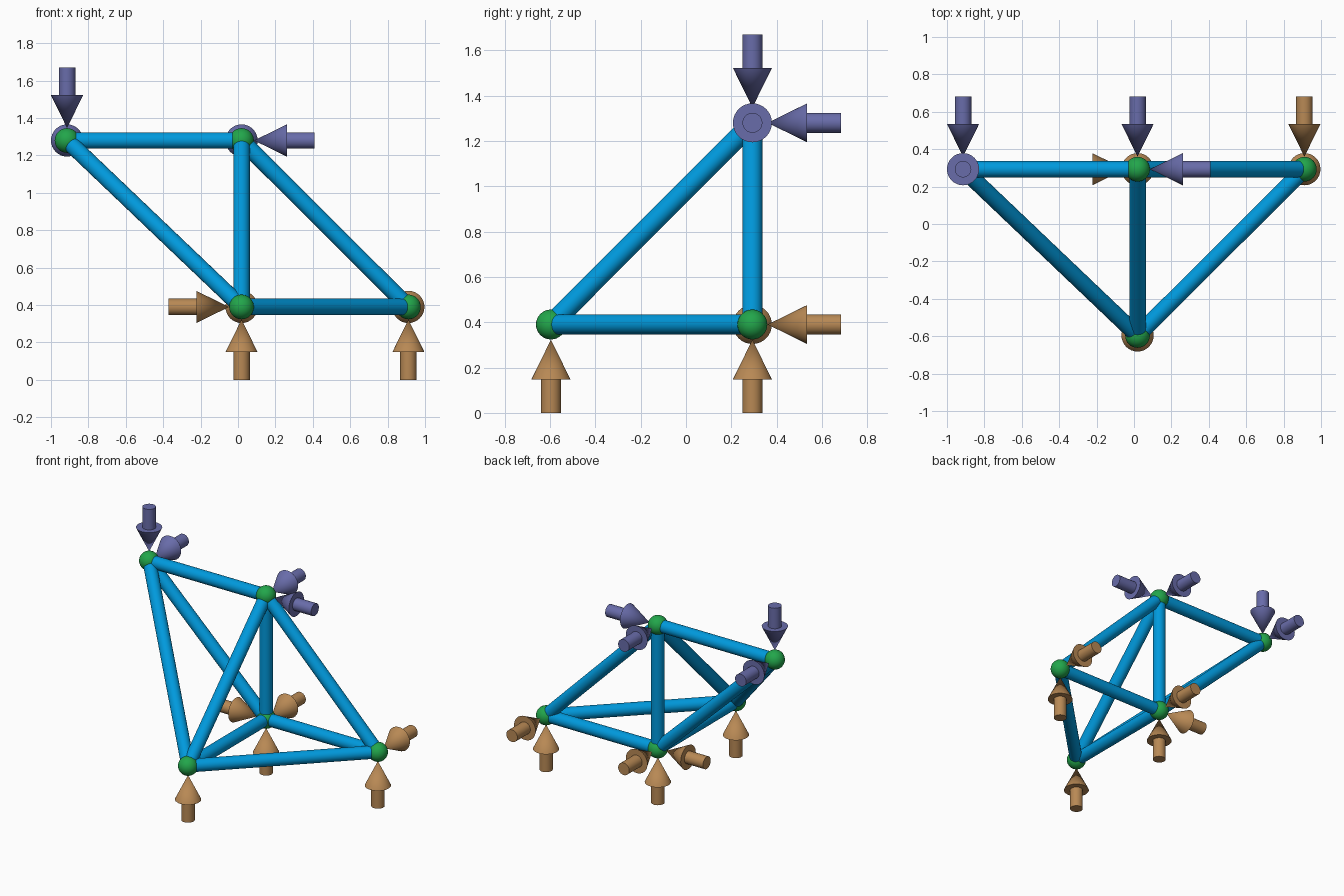
import bpy
from math import radians
from mathutils import Vector

if "Cube" in bpy.data.objects:
    bpy.data.objects.remove(bpy.data.objects["Cube"])

# Main dimensions
STRUT_R, NODE_R = 0.044, 0.066
CONE_R, TIP, BASE, TAIL = 0.086, 0.067, 0.242, 0.39


def material(name, rgb):
    m = bpy.data.materials.new(name)
    m.diffuse_color = (*rgb, 1)
    m.use_nodes = True
    m.node_tree.nodes["Principled BSDF"].inputs["Base Color"].default_value = m.diffuse_color
    return m


BLUE = material("strut_blue", (0.0, 0.32, 0.72))
GREEN = material("joint_green", (0.016, 0.38, 0.07))
VIOLET = material("load_violet", (0.14, 0.15, 0.40))
TAN = material("support_tan", (0.48, 0.25, 0.09))


def finish(name, mat):
    ob = bpy.context.object
    ob.name = name
    ob.data.materials.append(mat)
    bpy.ops.object.shade_smooth_by_angle(angle=radians(40))
    return ob


def rod(name, a, b, r1, r2, mat):
    """Cylinder or cone from a (radius r1) to b (radius r2)."""
    d = b - a
    bpy.ops.mesh.primitive_cone_add(
        vertices=32, radius1=r1, radius2=r2, depth=d.length,
        location=(a + b) / 2,
        rotation=d.to_track_quat('Z', 'Y').to_euler())
    return finish(name, mat)


def arrow(name, node, side, mat):
    """Arrow pointing at a node, coming from the given side."""
    p, s = nodes[node], Vector(side)
    rod(name + "_head", p + s * BASE, p + s * TIP, CONE_R, 0, mat)
    rod(name + "_shaft", p + s * TAIL, p + s * BASE, STRUT_R, STRUT_R, mat)


# Joints
XL, XM, XR = -0.914, 0.019, 0.911
YF, YB = -0.596, 0.293
ZL, ZT = 0.39, 1.28
nodes = {
    "top_left": Vector((XL, YB, ZT)),
    "top_mid": Vector((XM, YB, ZT)),
    "low_mid": Vector((XM, YB, ZL)),
    "low_right": Vector((XR, YB, ZL)),
    "low_front": Vector((XM, YF, ZL)),
}
for n, p in nodes.items():
    bpy.ops.mesh.primitive_uv_sphere_add(segments=32, ring_count=16,
                                         radius=NODE_R, location=p)
    finish("joint_" + n, GREEN)

# Struts: every pair of joints except the long top_left-low_right one
keys = list(nodes)
for i, a in enumerate(keys):
    for b in keys[i + 1:]:
        if (a, b) != ("top_left", "low_right"):
            rod(f"strut_{a}_{b}", nodes[a], nodes[b], STRUT_R, STRUT_R, BLUE)

# Load and support arrows
SIDES = {"left": (-1, 0, 0), "right": (1, 0, 0), "back": (0, 1, 0),
         "above": (0, 0, 1), "below": (0, 0, -1)}
LOADS = {"top_left": ("above", "back"), "top_mid": ("right", "back")}
SUPPORTS = {"low_mid": ("left", "back", "below"),
            "low_right": ("back", "below"), "low_front": ("below",)}
for prefix, table, mat in (("load", LOADS, VIOLET), ("support", SUPPORTS, TAN)):
    for n, sides in table.items():
        for s in sides:
            arrow(f"{prefix}_{n}_{s}", n, SIDES[s], mat)
